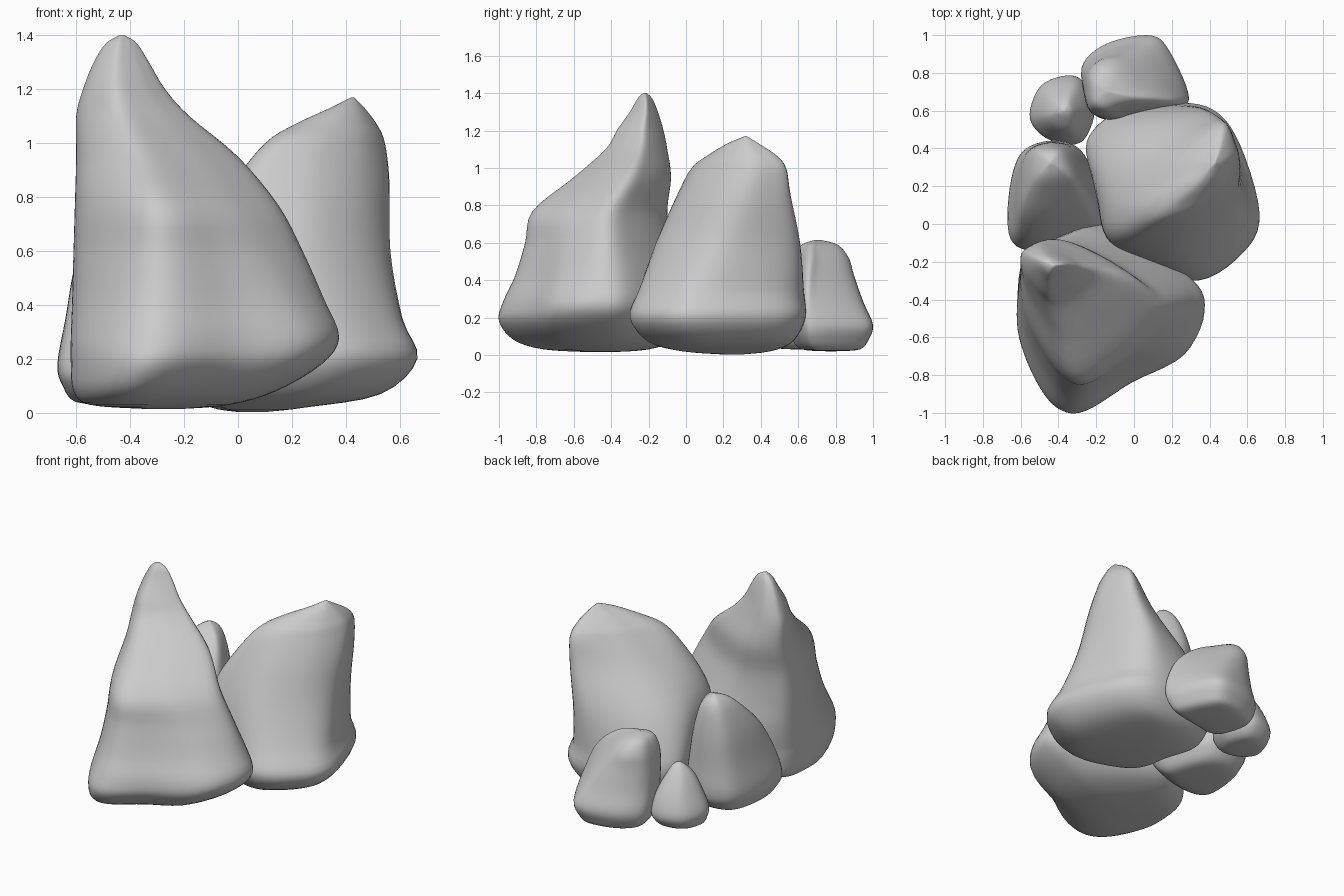
import bpy, bmesh
from mathutils import Vector


def spline(points, steps, closed):
    """Smooth curve passing through points of any dimension."""
    p = [Vector(q) for q in points]
    n = len(p)
    pick = (lambda i: p[i % n]) if closed else (lambda i: p[max(0, min(n - 1, i))])
    out = []
    for i in range(n if closed else n - 1):
        a, b, c, d = (pick(i + k) for k in (-1, 0, 1, 2))
        for s in range(steps):
            t = s / steps
            out.append(b + (c - a) * (0.5 * t) + (a * 2 - b * 5 + c * 4 - d) * (0.5 * t * t)
                       + (b * 3 - a - c * 3 + d) * (0.5 * t ** 3))
    if not closed:
        out.append(p[-1])
    return out


def normalised(plan):
    """Scale an outline to fill the unit square."""
    lo = [min(q[k] for q in plan) for k in (0, 1)]
    hi = [max(q[k] for q in plan) for k in (0, 1)]
    return [Vector([(q[k] - lo[k]) / (hi[k] - lo[k]) for k in (0, 1)]) for q in plan]


def rock(name, outline, levels, upper=None, blend=(0.25, 0.75)):
    """Loft a plan outline (turning into the upper outline over the blend heights)
    through levels of (z, x min, x max, y min, y max)."""
    base = normalised(spline(outline, 5, True))
    top = normalised(spline(upper or outline, 5, True))
    n = len(base)
    bm = bmesh.new()
    rings = []
    for z, x0, x1, y0, y1 in spline(levels, 4, False):
        w = max(0, min(1, (z - blend[0]) / (blend[1] - blend[0])))
        unit = normalised([a.lerp(b, w) for a, b in zip(base, top)])
        rings.append([bm.verts.new((x0 + (x1 - x0) * u, y0 + (y1 - y0) * v, z)) for u, v in unit])
    for a, b in zip(rings, rings[1:]):
        for i in range(n):
            j = (i + 1) % n
            bm.faces.new((a[i], a[j], b[j], b[i]))
    bm.faces.new(rings[0])
    bm.faces.new(rings[-1])
    bmesh.ops.recalc_face_normals(bm, faces=bm.faces)
    for f in bm.faces:
        f.smooth = True
    mesh = bpy.data.meshes.new(name)
    bm.to_mesh(mesh)
    bm.free()
    bpy.context.collection.objects.link(bpy.data.objects.new(name, mesh))


# Tall front rock with a leaning peak and a front ridge
rock("front_rock",
     [(-.62, -.4), (-.58, -.2), (-.4, -.07), (-.14, 0), (.3, -.28), (.375, -.47), (.27, -.7),
      (0, -.84), (-.25, -.99), (-.4, -.97), (-.52, -.82), (-.61, -.6)],
     [(.015, -.35, -.2, -.5, -.4), (.03, -.55, -.03, -.76, -.2), (.08, -.61, .14, -.92, -.06),
      (.18, -.62, .31, -1, 0), (.28, -.62, .375, -.98, 0), (.42, -.615, .32, -.915, -.03),
      (.6, -.61, .24, -.86, -.08), (.77, -.605, .15, -.82, -.1), (.95, -.6, 0, -.6, -.08),
      (1.1, -.6, -.18, -.43, -.1), (1.2, -.575, -.27, -.37, -.12), (1.3, -.535, -.33, -.3, -.15),
      (1.37, -.49, -.375, -.26, -.18), (1.4, -.44, -.42, -.23, -.21)],
     upper=[(-.605, -.3), (-.57, -.18), (-.42, -.1), (-.25, -.13), (0, -.27), (.15, -.42),
            (.03, -.6), (-.12, -.73), (-.26, -.82), (-.36, -.8), (-.47, -.67), (-.57, -.48)])

# Broad right rock whose top slants down to the left
rock("right_rock",
     [(-.26, .38), (-.21, .51), (-.06, .6), (.2, .64), (.42, .6), (.56, .42), (.665, .06),
      (.58, -.14), (.33, -.29), (0, -.2), (-.13, -.07), (-.18, .15)],
     [(.003, .0, .1, .2, .3), (.02, -.1, .25, -.02, .45), (.07, -.19, .53, -.2, .57),
      (.2, -.24, .665, -.3, .64), (.35, -.25, .61, -.25, .63), (.6, -.18, .565, -.16, .61),
      (.85, -.02, .562, -.05, .56), (1, .1, .545, .03, .535), (1.07, .21, .515, .12, .48),
      (1.13, .34, .47, .22, .39), (1.17, .42, .43, .315, .325)],
     upper=[(.15, .23), (.21, .34), (.3, .43), (.39, .5), (.48, .535), (.53, .45), (.545, .34),
            (.47, .19), (.33, .08), (.2, .04), (.12, .05), (.1, .12)], blend=(.3, 1.0))

# Medium left rock
rock("left_rock",
     [(-.67, .05), (-.64, .28), (-.57, .4), (-.42, .44), (-.28, .39), (-.19, .21), (-.15, 0),
      (-.26, -.08), (-.5, -.14), (-.64, -.1)],
     [(.03, -.45, -.4, .1, .15), (.04, -.6, -.25, -.03, .33), (.1, -.65, -.18, -.12, .41),
      (.18, -.67, -.15, -.14, .44), (.35, -.64, -.18, -.09, .435), (.55, -.605, -.24, .03, .43),
      (.7, -.55, -.31, .17, .41), (.77, -.5, -.37, .25, .38), (.8, -.445, -.435, .32, .33)])

# Small back rock, peak towards its inner left corner
rock("back_rock",
     [(-.28, .8), (-.22, .91), (-.08, .98), (.1, 1), (.19, .92), (.29, .7), (.25, .62),
      (0, .57), (-.12, .55), (-.22, .6)],
     [(.02, -.05, .05, .75, .8), (.03, -.2, .2, .62, .93), (.08, -.26, .26, .57, .975),
      (.16, -.28, .29, .55, 1), (.28, -.275, .27, .55, .95), (.42, -.265, .2, .56, .9),
      (.52, -.25, .1, .58, .87), (.59, -.22, -.02, .62, .81), (.615, -.16, -.13, .69, .72)],
     upper=[(-.265, .72), (-.25, .82), (-.17, .89), (-.07, .9), (.03, .85), (.15, .72),
            (.2, .65), (0, .59), (-.12, .56), (-.24, .6)], blend=(.16, .5))

# Smallest rock
rock("small_rock",
     [(-.55, .58), (-.49, .73), (-.35, .785), (-.26, .75), (-.2, .6), (-.26, .44),
      (-.38, .42), (-.5, .48)],
     [(.03, -.4, -.35, .58, .62), (.04, -.51, -.27, .47, .72), (.09, -.545, -.22, .43, .775),
      (.15, -.55, -.21, .42, .785), (.25, -.51, -.24, .45, .75), (.35, -.46, -.29, .5, .69),
      (.41, -.41, -.33, .56, .64), (.43, -.375, -.365, .595, .605)])
